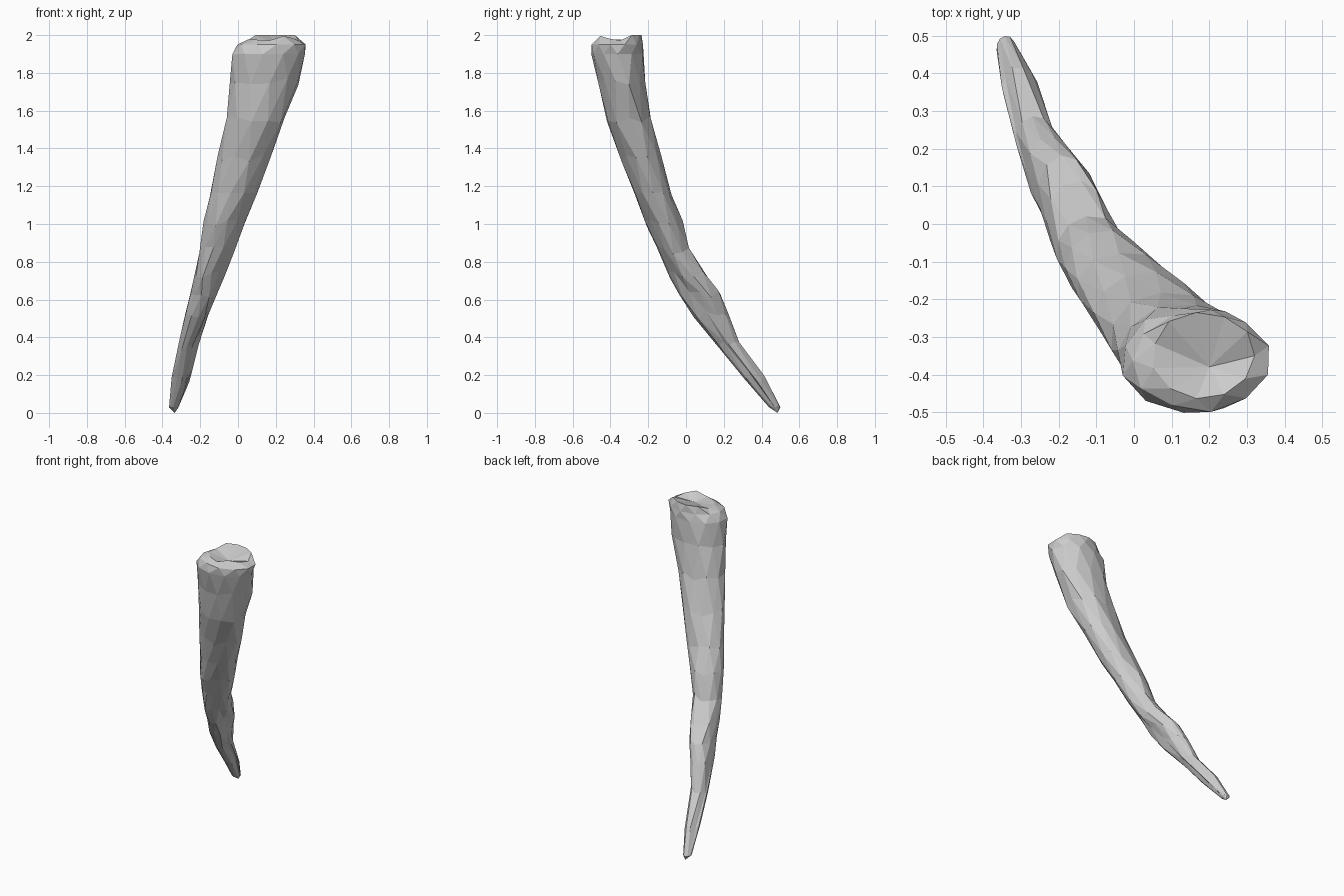
import bpy, bmesh, math, random

cube = bpy.data.objects.get("Cube")
if cube:
    bpy.data.objects.remove(cube, do_unlink=True)

random.seed(4)
SIDES = 11

mat = bpy.data.materials.new("horn_grey")
mat.use_nodes = True
grey = (0.6, 0.6, 0.6, 1)
mat.diffuse_color = grey
mat.node_tree.nodes["Principled BSDF"].inputs["Base Color"].default_value = grey

# Sections from tip to base: height, x range, y range
sections = [
    (0.03, -0.365, -0.315, 0.44, 0.50),
    (0.18, -0.35, -0.255, 0.31, 0.415),
    (0.36, -0.315, -0.21, 0.17, 0.285),
    (0.52, -0.285, -0.155, 0.04, 0.23),
    (0.63, -0.255, -0.11, -0.03, 0.18),
    (0.73, -0.235, -0.07, -0.09, 0.115),
    (0.86, -0.205, -0.025, -0.155, 0.02),
    (1.0, -0.18, 0.035, -0.215, -0.02),
    (1.15, -0.15, 0.105, -0.275, -0.075),
    (1.35, -0.105, 0.18, -0.34, -0.13),
    (1.55, -0.06, 0.245, -0.42, -0.18),
    (1.75, -0.04, 0.32, -0.46, -0.215),
    (1.9, -0.03, 0.35, -0.50, -0.225),
    (1.95, -0.005, 0.36, -0.495, -0.23),
    (1.99, 0.05, 0.32, -0.465, -0.235),
]

bm = bmesh.new()
rings = []
for i, (z, x0, x1, y0, y1) in enumerate(sections):
    ring = []
    for k in range(SIDES):
        a = math.tau * (k + 0.5 * (i % 2)) / SIDES
        r = random.uniform(0.98, 1.05)
        dz = random.uniform(-0.02, 0.02) if 0 < i < len(sections) - 3 else 0
        ring.append(bm.verts.new(((x0 + x1) / 2 + r * (x1 - x0) / 2 * math.cos(a),
                                  (y0 + y1) / 2 + r * (y1 - y0) / 2 * math.sin(a), z + dz)))
    rings.append(ring)

# Triangulated skin between staggered sections
for i in range(len(rings) - 1):
    low, high = rings[i], rings[i + 1]
    for k in range(SIDES):
        n = (k + 1) % SIDES
        if i % 2 == 0:
            bm.faces.new((low[k], low[n], high[k]))
            bm.faces.new((low[n], high[n], high[k]))
        else:
            bm.faces.new((low[k], low[n], high[n]))
            bm.faces.new((low[k], high[n], high[k]))

# Blunt tip and slightly hollow base end, with an uneven rim
tip = bm.verts.new((-0.335, 0.485, 0))
hollow = bm.verts.new((0.2, -0.38, 1.955))
for k in range(SIDES):
    n = (k + 1) % SIDES
    bm.faces.new((rings[0][n], rings[0][k], tip))
    bm.faces.new((rings[-1][k], rings[-1][n], hollow))
for v in rings[-1]:
    v.co.z = 2.0 if v.co.y > -0.3 else 2.0 - random.uniform(0, 0.03)

bmesh.ops.recalc_face_normals(bm, faces=bm.faces[:])
mesh = bpy.data.meshes.new("horn")
bm.to_mesh(mesh)
bm.free()
mesh.materials.append(mat)
horn = bpy.data.objects.new("horn", mesh)
bpy.context.collection.objects.link(horn)
